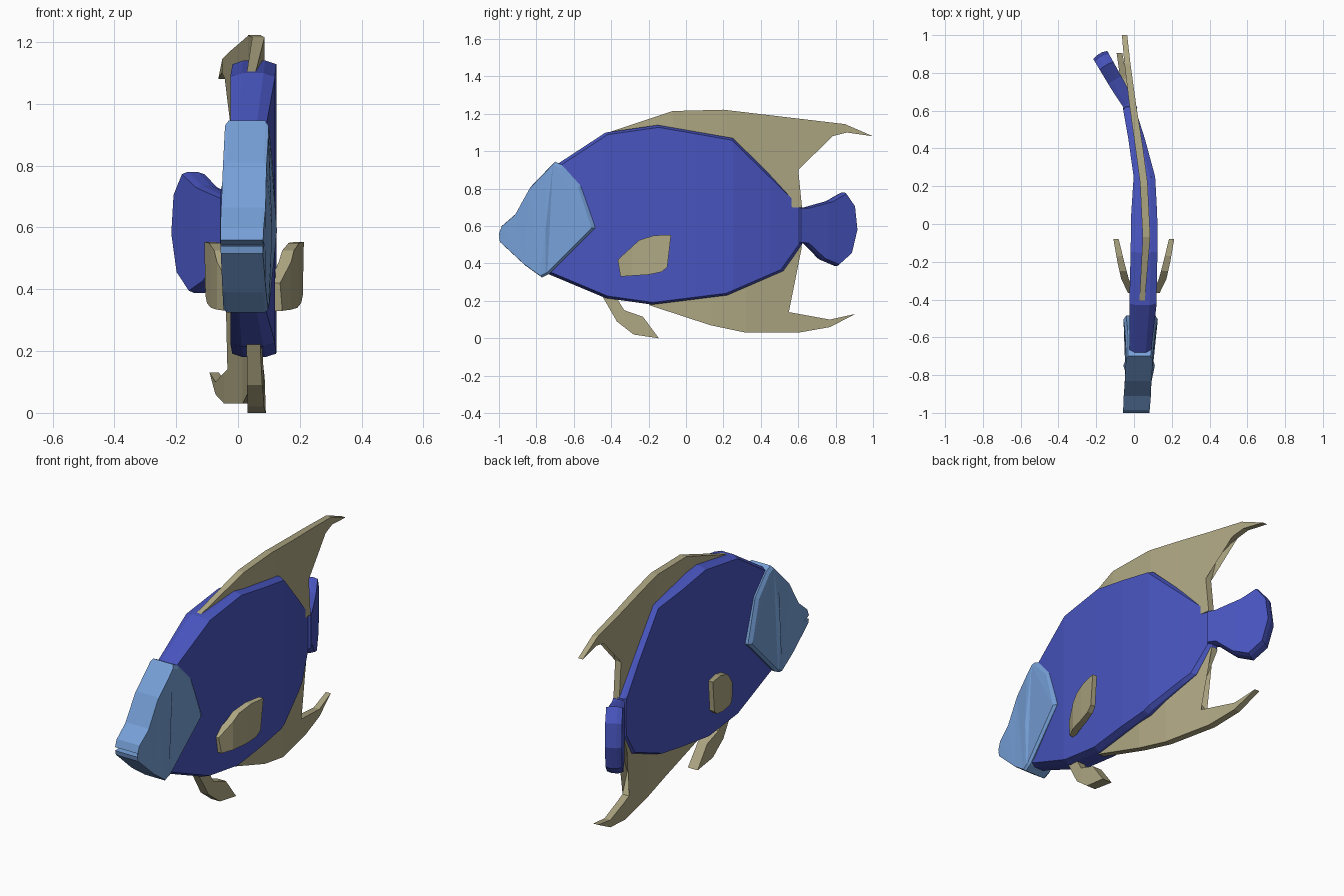
import bpy, bmesh, math
from mathutils import Vector, Matrix


def material(name, rgb):
    m = bpy.data.materials.new(name)
    m.diffuse_color = (*rgb, 1)
    return m


BLUE = material("deep_blue", (0.065, 0.09, 0.52))
SKY = material("light_blue", (0.18, 0.35, 0.68))
SAND = material("sand", (0.43, 0.39, 0.23))


def sample(table, y):
    """Interpolate (centre x, half width) along y."""
    if y <= table[0][0]:
        return table[0][1:]
    for a, b in zip(table, table[1:]):
        if y <= b[0]:
            t = (y - a[0]) / (b[0] - a[0])
            return a[1] + t * (b[1] - a[1]), a[2] + t * (b[2] - a[2])
    return table[-1][1:]


def slab(name, outline, table, mat, rings=((-1, 1), (1, 1)), pivot=(0, 0), taper=0):
    """Stack a (y, z) outline into a slab, cut it across y, then bend it by the table."""
    bm = bmesh.new()
    loops = [[bm.verts.new((s, pivot[0] + (y - pivot[0]) * k, pivot[1] + (z - pivot[1]) * k))
              for y, z in outline] for s, k in rings]
    n = len(outline)
    for a, b in zip(loops, loops[1:]):
        for i in range(n):
            j = (i + 1) % n
            bm.faces.new((a[i], a[j], b[j], b[i]))
    caps = [bm.faces.new(loops[0][::-1]), bm.faces.new(loops[-1])]
    bmesh.ops.triangulate(bm, faces=caps)
    for row in table:
        bmesh.ops.bisect_plane(bm, geom=bm.verts[:] + bm.edges[:] + bm.faces[:],
                               dist=1e-4, plane_co=(0, row[0], 0), plane_no=(0, 1, 0))
    for v in bm.verts:
        c, w = sample(table, v.co.y)
        v.co.x = c + v.co.x * w * (1 - taper * abs(v.co.z - 0.58))
    bmesh.ops.recalc_face_normals(bm, faces=bm.faces[:])
    me = bpy.data.meshes.new(name)
    bm.to_mesh(me)
    bm.free()
    me.materials.append(mat)
    ob = bpy.data.objects.new(name, me)
    bpy.context.collection.objects.link(ob)
    return ob


# Body with a slightly chamfered rim
slab("body",
     [(-0.69, 0.93), (-0.43, 1.10), (-0.15, 1.14), (0.25, 1.07), (0.62, 0.71), (0.63, 0.60),
      (0.62, 0.50), (0.52, 0.36), (0.22, 0.23), (-0.18, 0.18), (-0.43, 0.215), (-0.74, 0.345)],
     [(-0.7, 0.032, 0.055), (-0.43, 0.047, 0.072), (-0.15, 0.053, 0.071), (0.05, 0.054, 0.069),
      (0.25, 0.055, 0.057), (0.45, 0.014, 0.044), (0.62, -0.028, 0.032)],
     BLUE, ((-1, 0.975), (-0.5, 1), (0.5, 1), (1, 0.975)), (0.0, 0.65))

# Head with mouth notch
slab("head",
     [(-0.70, 0.945), (-0.66, 0.925), (-0.56, 0.82), (-0.485, 0.59), (-0.73, 0.345),
      (-0.77, 0.325), (-0.86, 0.39), (-0.995, 0.515), (-1.0, 0.54), (-0.955, 0.543),
      (-1.0, 0.56), (-0.985, 0.60), (-0.91, 0.665), (-0.83, 0.81)],
     [(-1.0, 0.012, 0.07), (-0.75, 0.027, 0.084), (-0.48, 0.036, 0.092)],
     SKY, ((-1, 0.96), (-0.85, 1), (0.85, 1), (1, 0.96)), (-1.0, 0.55), 0.5)

# Tail, swung to one side
tail = slab("tail",
            [(-0.03, 0.70), (0.02, 0.70), (0.165, 0.735), (0.255, 0.78), (0.31, 0.71),
             (0.325, 0.58), (0.29, 0.45), (0.21, 0.387), (0.12, 0.42), (0.02, 0.505), (-0.03, 0.51)],
            [(-0.03, 0, 0.03), (0.14, 0, 0.04), (0.33, 0, 0.043)], BLUE,
            ((-1, 0.96), (-0.4, 1), (0.4, 1), (1, 0.96)), (0.14, 0.59))
tail.data.transform(Matrix.Translation((-0.02, 0.62, 0)) @ Matrix.Rotation(math.radians(30), 4, 'Z'))

# Dorsal and anal fins
slab("dorsal_fin",
     [(-0.43, 1.095), (-0.07, 1.215), (0.20, 1.222), (0.85, 1.145), (1.0, 1.08), (0.86, 1.10),
      (0.74, 1.07), (0.64, 1.02), (0.60, 0.90), (0.62, 0.70), (0.57, 0.70), (0.22, 1.04),
      (-0.15, 1.10), (-0.40, 1.07)],
     [(-0.42, 0.042, 0.014), (-0.07, 0.066, 0.02), (0.22, 0.052, 0.02), (0.42, 0.025, 0.02),
      (0.62, -0.005, 0.018), (0.85, -0.035, 0.016), (1.0, -0.05, 0.014)], SAND)
slab("anal_fin",
     [(-0.2, 0.178), (0.13, 0.07), (0.32, 0.03), (0.60, 0.03), (0.77, 0.06), (0.905, 0.13),
      (0.77, 0.10), (0.55, 0.14), (0.49, 0.24), (0.62, 0.49), (0.59, 0.50), (0.48, 0.36),
      (0.20, 0.26), (-0.18, 0.20)],
     [(-0.2, 0.055, 0.02), (0.13, 0.055, 0.02), (0.32, 0.035, 0.02), (0.6, -0.025, 0.02),
      (0.77, -0.055, 0.018), (0.905, -0.077, 0.015)], SAND)

# Pelvic fin below the belly
slab("pelvic_fin",
     [(-0.45, 0.23), (-0.37, 0.09), (-0.28, 0.02), (-0.145, 0.0), (-0.23, 0.115),
      (-0.33, 0.15), (-0.38, 0.23)],
     [(-0.44, 0.05, 0.022), (-0.33, 0.056, 0.026), (-0.145, 0.06, 0.03)], SAND)

# Pair of curved pectoral fins mirrored about the body's centre
for side, name in ((1, "right_pectoral_fin"), (-1, "left_pectoral_fin")):
    slab(name,
         [(-0.365, 0.42), (-0.25, 0.525), (-0.17, 0.55), (-0.08, 0.553), (-0.10, 0.38),
          (-0.13, 0.355), (-0.20, 0.34), (-0.35, 0.33)],
         [(y, 0.052 + side * d, w) for y, d, w in
          ((-0.365, 0.066, 0.018), (-0.29, 0.1, 0.02), (-0.2, 0.122, 0.018), (-0.08, 0.147, 0.014))],
         SAND)
